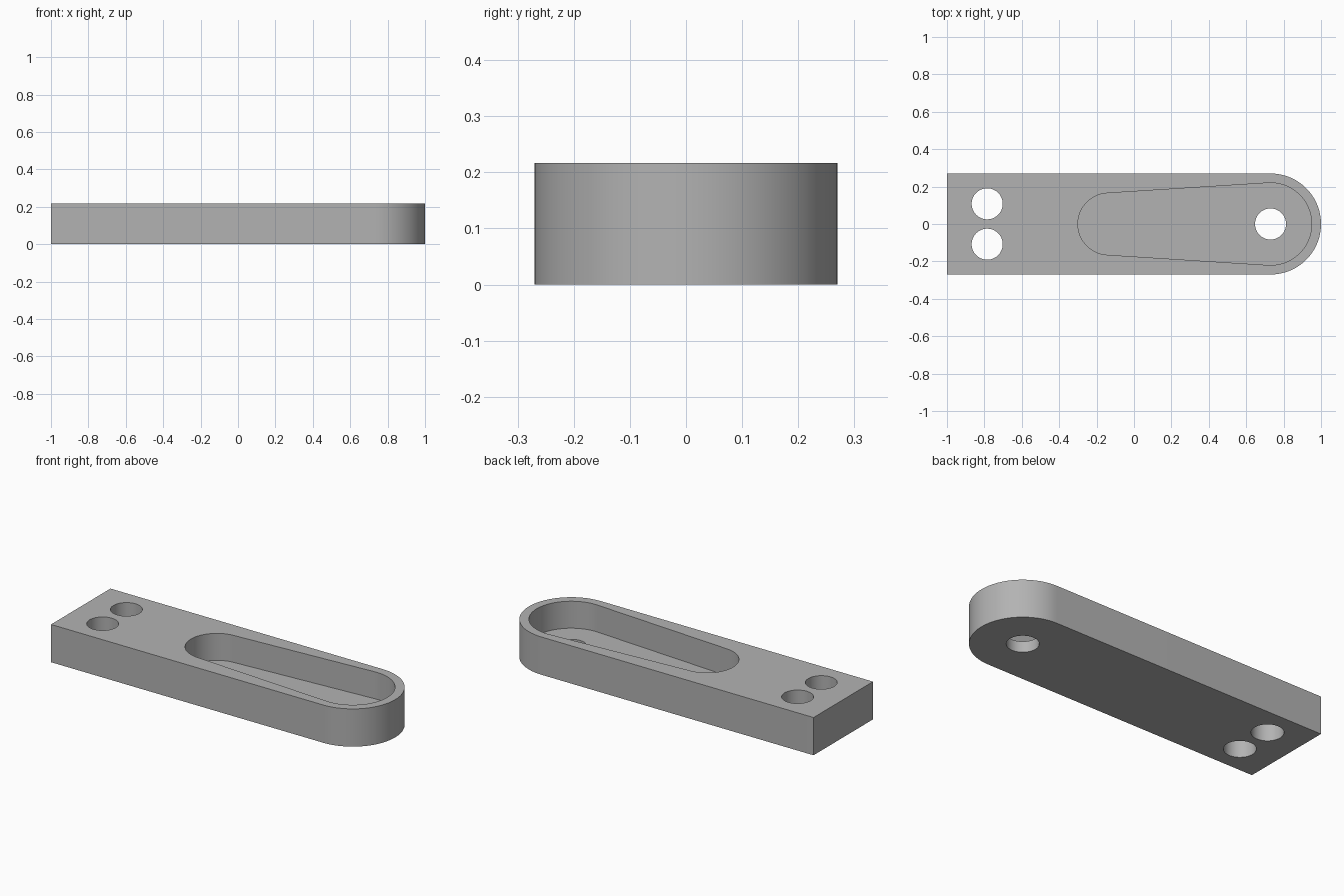
import bpy, bmesh
from math import asin, cos, sin, pi

cube = bpy.data.objects.get("Cube")
if cube:
    bpy.data.objects.remove(cube, do_unlink=True)

HEIGHT, HALF_WIDTH = 0.217, 0.27
FLOOR = 0.062
END_X = 1 - HALF_WIDTH
HOLE_R = 0.083

grey = bpy.data.materials.new("plain grey")
grey.use_nodes = True
colour = (0.45, 0.45, 0.45, 1)
grey.diffuse_color = colour
grey.node_tree.nodes["Principled BSDF"].inputs["Base Color"].default_value = colour


def arc(x, y, r, start, end, steps):
    return [(x + r * cos(start + (end - start) * i / steps),
             y + r * sin(start + (end - start) * i / steps))
            for i in range(steps + 1)]


def prism(name, outline, bottom, top):
    """Extrude a counter-clockwise outline upwards."""
    bm = bmesh.new()
    base = bm.faces.new([bm.verts.new((x, y, bottom)) for x, y in outline])
    solid = bmesh.ops.extrude_face_region(bm, geom=[base])
    verts = [v for v in solid["geom"] if isinstance(v, bmesh.types.BMVert)]
    bmesh.ops.translate(bm, verts=verts, vec=(0, 0, top - bottom))
    bmesh.ops.recalc_face_normals(bm, faces=bm.faces)
    mesh = bpy.data.meshes.new(name)
    bm.to_mesh(mesh)
    bm.free()
    mesh.materials.append(grey)
    obj = bpy.data.objects.new(name, mesh)
    bpy.context.collection.objects.link(obj)
    return obj


def cut(target, cutter):
    cutter.hide_render = True
    mod = target.modifiers.new(cutter.name, "BOOLEAN")
    mod.operation, mod.solver, mod.object = "DIFFERENCE", "EXACT", cutter
    bpy.context.view_layer.objects.active = target
    bpy.ops.object.modifier_apply(modifier=mod.name)
    bpy.data.objects.remove(cutter, do_unlink=True)


# Bar with one square end and one round end
outline = [(-1, HALF_WIDTH), (-1, -HALF_WIDTH)]
outline += arc(END_X, 0, HALF_WIDTH, -pi / 2, pi / 2, 48)
bar = prism("arm_plate", outline, 0, HEIGHT)

# Tapered pocket: two round ends joined by their tangents
small_x, small_r, big_r = -0.135, 0.165, 0.22
lean = asin((big_r - small_r) / (END_X - small_x))
side = pi / 2 + lean
pocket = arc(END_X, 0, big_r, -side, side, 48)
pocket += arc(small_x, 0, small_r, side, 2 * pi - side, 48)
cut(bar, prism("pocket_cutter", pocket, FLOOR, HEIGHT + 0.1))

# Pivot hole and the two mounting holes
for x, y in ((END_X, 0), (-0.785, 0.108), (-0.785, -0.108)):
    circle = arc(x, y, HOLE_R, 0, 2 * pi, 64)[:-1]
    cut(bar, prism("hole_cutter", circle, -0.1, HEIGHT + 0.1))

# Smooth round walls, crisp edges
bpy.ops.object.select_all(action="DESELECT")
bar.select_set(True)
bpy.context.view_layer.objects.active = bar
bpy.ops.object.shade_smooth_by_angle(angle=pi / 6)
